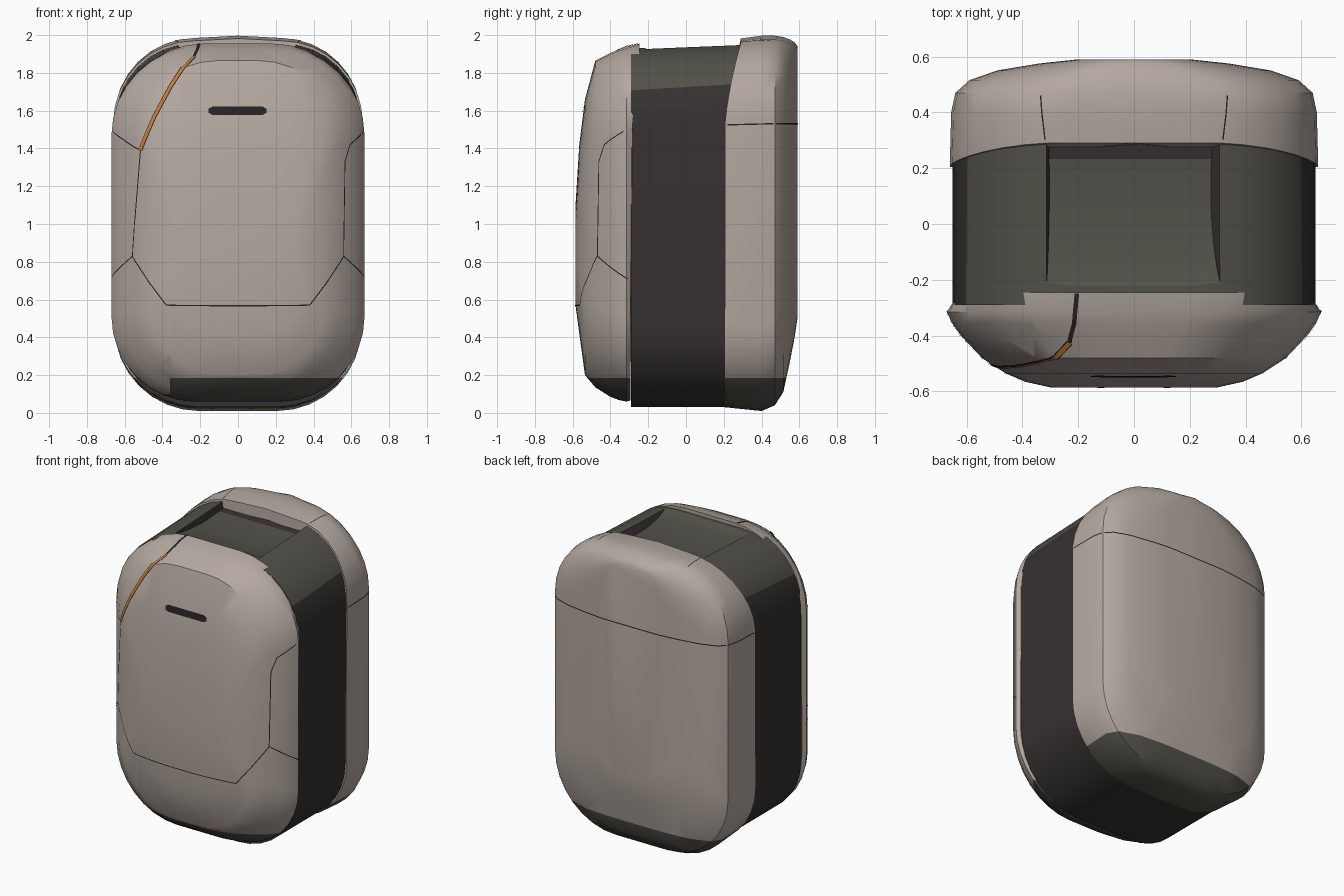
import bpy, bmesh, math
from mathutils import Vector
from mathutils.bvhtree import BVHTree

if "Cube" in bpy.data.objects:
    bpy.data.objects.remove(bpy.data.objects["Cube"])


def material(name, rgb):
    m = bpy.data.materials.new(name)
    m.diffuse_color = (*rgb, 1)
    m.use_nodes = True
    m.node_tree.nodes["Principled BSDF"].inputs["Base Color"].default_value = m.diffuse_color
    return m


BEIGE = material("warm beige", (0.455, 0.395, 0.355))
DARK = material("charcoal", (0.036, 0.031, 0.030))
OLIVE = material("olive grey", (0.083, 0.080, 0.065))
ORANGE = material("orange", (0.55, 0.20, 0.035))
BLACK = material("seam black", (0.02, 0.018, 0.017))


def outline(w, z0, z1, rt, rb, crown=0.0, n=8):
    """Rounded rectangle in x and z, with its own radius at top and bottom."""
    rt, rb = min(rt, w * 0.8), min(rb, w * 0.8)
    if rt + rb > (z1 - z0) * 0.95:
        k = (z1 - z0) * 0.95 / (rt + rb)
        rt, rb = rt * k, rb * k
    corners = [(w - rt, z1 - rt, rt, 0), (rt - w, z1 - rt, rt, 90),
               (rb - w, z0 + rb, rb, 180), (w - rb, z0 + rb, rb, 270)]
    pts = []
    for cx, cz, r, a0 in corners:
        for i in range(n + 1):
            a = math.radians(a0 + 90 * i / n)
            pts.append((cx + r * math.cos(a), cz + r * math.sin(a)))
        if a0 == 0:
            pts.append((0, z1 + crown))
        if a0 == 180:
            pts.append((0, z0))
    return pts


def smooth(ob, angle=35):
    bpy.ops.object.select_all(action='DESELECT')
    ob.select_set(True)
    bpy.context.view_layer.objects.active = ob
    bpy.ops.object.shade_smooth_by_angle(angle=math.radians(angle))


def finish(bm, name, mats):
    me = bpy.data.meshes.new(name)
    bm.to_mesh(me)
    bm.free()
    for m in mats:
        me.materials.append(m)
    ob = bpy.data.objects.new(name, me)
    bpy.context.collection.objects.link(ob)
    smooth(ob)
    return ob


def skin(bm, loops):
    for a, b in zip(loops, loops[1:]):
        for i in range(len(a)):
            j = (i + 1) % len(a)
            bm.faces.new((a[i], a[j], b[j], b[i]))
    bm.faces.new(loops[0])
    bm.faces.new(loops[-1])
    bmesh.ops.recalc_face_normals(bm, faces=bm.faces)


def loft(name, rings, mats, cuts, rule, shear=None, rt=0.46, rb=0.45, crown=0.0):
    """Skin outlines along y; cut at planes, faces obeying the rule get slot 1."""
    bm = bmesh.new()
    skin(bm, [[bm.verts.new((x, y + (shear(z) if shear and i == 0 else 0), z))
               for x, z in outline(w, z0, z1, rt, rb, crown)]
              for i, (y, w, z0, z1) in enumerate(rings)])
    for co, no in cuts:
        bmesh.ops.bisect_plane(bm, geom=bm.verts[:] + bm.edges[:] + bm.faces[:],
                               plane_co=co, plane_no=no)
    for f in bm.faces:
        if rule(f.calc_center_median()):
            f.material_index = 1
    return finish(bm, name, mats)


def clamp(t):
    return max(0.0, min(1.0, t))


UP, SIDE = (0, 0, 1), (1, 0, 0)

# Front shell, rear rim to flat face, with a dark scuffed underside
front = loft("front_shell", [
    (-0.245, 0.652, 0.065, 1.955), (-0.315, 0.67, 0.06, 1.94), (-0.355, 0.652, 0.068, 1.925),
    (-0.40, 0.62, 0.085, 1.905), (-0.48, 0.545, 0.135, 1.865), (-0.535, 0.46, 0.20, 1.66),
    (-0.565, 0.39, 0.42, 1.42), (-0.585, 0.30, 0.57, 1.10)], [BEIGE, OLIVE],
    [((0, 0, 0.185), UP), ((0, 0, 0.10), UP), ((-0.36, 0, 0), SIDE)],
    lambda c: c.z < 0.10 or (c.z < 0.185 and c.x > -0.36),
    shear=lambda z: -0.05 * clamp((1.9 - z) / 0.5), rt=0.47)

# Back shell, with its rim sweeping back over the top
back = loft("back_shell", [
    (0.205, 0.66, 0.03, 1.97), (0.40, 0.655, 0.01, 1.985), (0.47, 0.64, 0.04, 1.985),
    (0.515, 0.59, 0.11, 1.978), (0.55, 0.49, 0.27, 1.965), (0.575, 0.34, 0.40, 1.95),
    (0.59, 0.20, 0.50, 1.93)], [BEIGE, OLIVE],
    [((0, 0, 0.185), UP)], lambda c: c.z < 0.185,
    shear=lambda z: 0.085 * clamp((z - 1.5) / 0.46) ** 1.5, rt=0.43, crown=0.012)

# Middle band between the shells, rising slightly to the back
band = loft("middle_band", [(-0.29, 0.65, 0.03, 1.93), (0.32, 0.65, 0.03, 1.955)],
            [DARK, OLIVE], [((0, 0, 1.725), (0, -0.06, 1))],
            lambda c: c.z - 0.06 * c.y > 1.725, rt=0.41)

# Shallow scoop in the top of the band, with dark sloping side walls
bm = bmesh.new()
sections = []
for i in range(15):
    y = -0.232 + 0.592 * i / 14
    rim = 1.93 + 0.041 * (y + 0.29)
    s = math.sin(math.pi * i / 17) ** 0.7 if i else -0.1
    floor, k = rim - 0.05 * s, clamp(s)
    sections.append([bm.verts.new((x, y, z)) for x, z in (
        (-0.315 + 0.012 * k, floor), (0.315 - 0.04 * k, floor), (0.318, rim + 0.01),
        (0.318, 2.1), (-0.318, 2.1), (-0.318, rim + 0.01))])
skin(bm, sections)
for f in bm.faces:
    c = f.calc_center_median()
    f.material_index = 1 if abs(f.normal.z) > 0.9 and c.z < 2 and c.y < 0.25 else 0
cutter = finish(bm, "scoop_cutter", [DARK, OLIVE])
cutter.hide_render = True
cut = band.modifiers.new("scoop_cut", 'BOOLEAN')
cut.operation = 'DIFFERENCE'
cut.solver = 'EXACT'
cut.object = cutter
bpy.context.view_layer.objects.active = band
bpy.ops.object.modifier_apply(modifier=cut.name)
bpy.data.objects.remove(cutter)
smooth(band, 25)


def tree(ob):
    return BVHTree.FromPolygons([v.co.copy() for v in ob.data.vertices],
                                [tuple(p.vertices) for p in ob.data.polygons])


def ribbon(name, surface, pts, width, mat, lift=0.003, round_ends=False):
    """Thin strip that follows a surface along a path."""
    pts = [Vector(p) for p in pts]
    path = []
    for a, b in zip(pts, pts[1:]):
        n = max(2, int((b - a).length / 0.02))
        path += [a.lerp(b, i / n) for i in range(n)]
    path.append(pts[-1])
    hits = [surface.find_nearest(p)[:2] for p in path]
    bm = bmesh.new()
    prev = None
    for i, (co, no) in enumerate(hits):
        t = hits[min(i + 1, len(hits) - 1)][0] - hits[max(i - 1, 0)][0]
        side = no.cross(t).normalized() * width / 2
        if round_ends and i in (0, len(hits) - 1):
            side *= 0.5
        pair = [bm.verts.new(co + no * lift + side), bm.verts.new(co + no * lift - side)]
        if prev:
            f = bm.faces.new((prev[0], prev[1], pair[1], pair[0]))
            f.normal_update()
            if f.normal.dot(no) < 0:
                f.normal_flip()
        prev = pair
    return finish(bm, name, [mat])


fs, bs = tree(front), tree(back)

# Orange accent running over the left shoulder in a dark groove
accent = [(-0.235, -0.435, 1.90), (-0.285, -0.485, 1.84), (-0.36, -0.51, 1.73),
          (-0.44, -0.505, 1.57), (-0.515, -0.50, 1.39)]
ribbon("accent_groove", fs, accent, 0.024, BLACK, 0.003)
ribbon("accent_stripe", fs, accent, 0.016, ORANGE, 0.006)
ribbon("accent_groove_top", fs, [(-0.205, -0.25, 1.96), (-0.215, -0.36, 1.93),
                                 (-0.235, -0.435, 1.90)], 0.016, BLACK, 0.004)

# Front panel seam and the seams of the side pods
ribbon("panel_seam", fs, [(-0.515, -0.50, 1.39), (-0.56, -0.47, 0.83), (-0.38, -0.565, 0.57),
                          (0.38, -0.565, 0.57), (0.56, -0.47, 0.83), (0.565, -0.46, 1.33),
                          (0.59, -0.43, 1.42), (0.66, -0.33, 1.49)], 0.006, BLACK)
ribbon("left_pod_seam", fs, [(-0.515, -0.50, 1.39), (-0.66, -0.33, 1.49)], 0.006, BLACK)
for s, label in ((-1, "left"), (1, "right")):
    ribbon(label + "_bumper_seam", fs, [(s * 0.56, -0.47, 0.83), (s * 0.67, -0.31, 0.71)],
           0.006, BLACK)

# Slot in the front panel
ribbon("front_slot", fs, [(-0.155, -0.55, 1.60), (0.15, -0.55, 1.60)], 0.045, BLACK, 0.004, True)

# Lid seam around the back shell, and lid edge lines on top
ribbon("lid_seam", bs, [(-0.66, 0.22, 1.525), (-0.65, 0.42, 1.53), (-0.57, 0.52, 1.53),
                        (-0.34, 0.575, 1.53), (0, 0.59, 1.53), (0.34, 0.575, 1.53),
                        (0.57, 0.52, 1.53), (0.65, 0.42, 1.53), (0.66, 0.22, 1.525)],
       0.007, BLACK)
for s, label in ((-1, "left"), (1, "right")):
    ribbon(label + "_lid_line", bs, [(s * 0.32, 0.30, 1.97), (s * 0.335, 0.46, 1.97)],
           0.005, BLACK)
